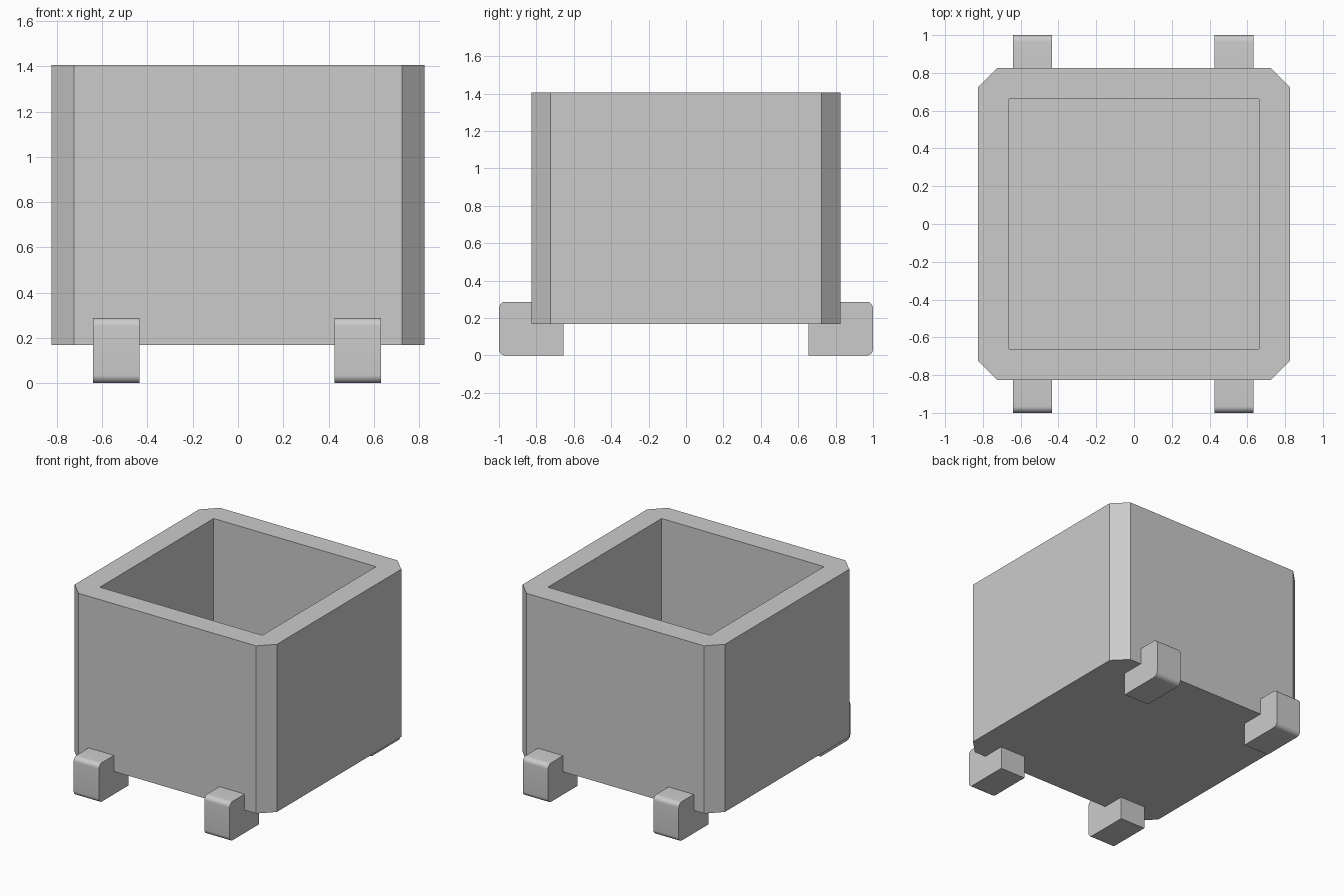
import bpy, bmesh, math

if "Cube" in bpy.data.objects:
    bpy.data.objects.remove(bpy.data.objects["Cube"])

BOTTOM, TOP = 0.168, 1.405
HALF, CUT, INNER = 0.825, 0.10, 0.663
FLOOR = BOTTOM + 0.006


def finish(bm, name):
    bmesh.ops.recalc_face_normals(bm, faces=bm.faces)
    mesh = bpy.data.meshes.new(name)
    bm.to_mesh(mesh)
    bm.free()
    obj = bpy.data.objects.new(name, mesh)
    bpy.context.collection.objects.link(obj)
    return obj


# Open box with chamfered vertical corners and a square cavity
def build_box():
    bm = bmesh.new()
    a, c = HALF, HALF - CUT
    outline = [(c, -a), (a, -c), (a, c), (c, a), (-c, a), (-a, c), (-a, -c), (-c, -a)]
    square = [(INNER, -INNER), (INNER, INNER), (-INNER, INNER), (-INNER, -INNER)]

    def ring(points, z):
        return [bm.verts.new((x, y, z)) for x, y in points]

    low, high = ring(outline, BOTTOM), ring(outline, TOP)
    rim, base = ring(square, TOP), ring(square, FLOOR)
    for lower, upper in ((low, high), (base, rim)):
        n = len(lower)
        for i in range(n):
            j = (i + 1) % n
            bm.faces.new((lower[i], lower[j], upper[j], upper[i]))
    bm.faces.new(low)
    bm.faces.new(base)
    # flat rim: one corner triangle and one side strip per quarter
    for k in range(4):
        p, q, r = (high[(2 * k + m) % 8] for m in range(3))
        bm.faces.new((p, q, rim[k]))
        bm.faces.new((q, r, rim[(k + 1) % 4], rim[k]))
    return finish(bm, "box")


# L-shaped foot hooked around the lower edge, rounded on its outer corners
def build_foot(name, x, side):
    radius, steps, half_width, top = 0.035, 8, 0.103, 0.287
    profile = [(0.655, 0.0)]
    for cz, start in ((radius, -90), (top - radius, 0)):
        for i in range(steps + 1):
            t = math.radians(start + 90 * i / steps)
            profile.append((1 - radius + radius * math.cos(t), cz + radius * math.sin(t)))
    profile += [(HALF, top), (HALF, BOTTOM), (0.655, BOTTOM)]
    bm = bmesh.new()
    face = bm.faces.new([bm.verts.new((x - half_width, side * y, z)) for y, z in profile])
    extruded = bmesh.ops.extrude_face_region(bm, geom=[face])["geom"]
    verts = [g for g in extruded if isinstance(g, bmesh.types.BMVert)]
    bmesh.ops.translate(bm, verts=verts, vec=(2 * half_width, 0, 0))
    foot = finish(bm, name)
    bpy.ops.object.select_all(action='DESELECT')
    foot.select_set(True)
    bpy.context.view_layer.objects.active = foot
    bpy.ops.object.shade_smooth_by_angle(angle=math.radians(30))


build_box()
for side, end in ((-1, "front"), (1, "back")):
    for x, hand in ((-0.538, "left"), (0.529, "right")):
        build_foot(f"{end}_{hand}_foot", x, side)
